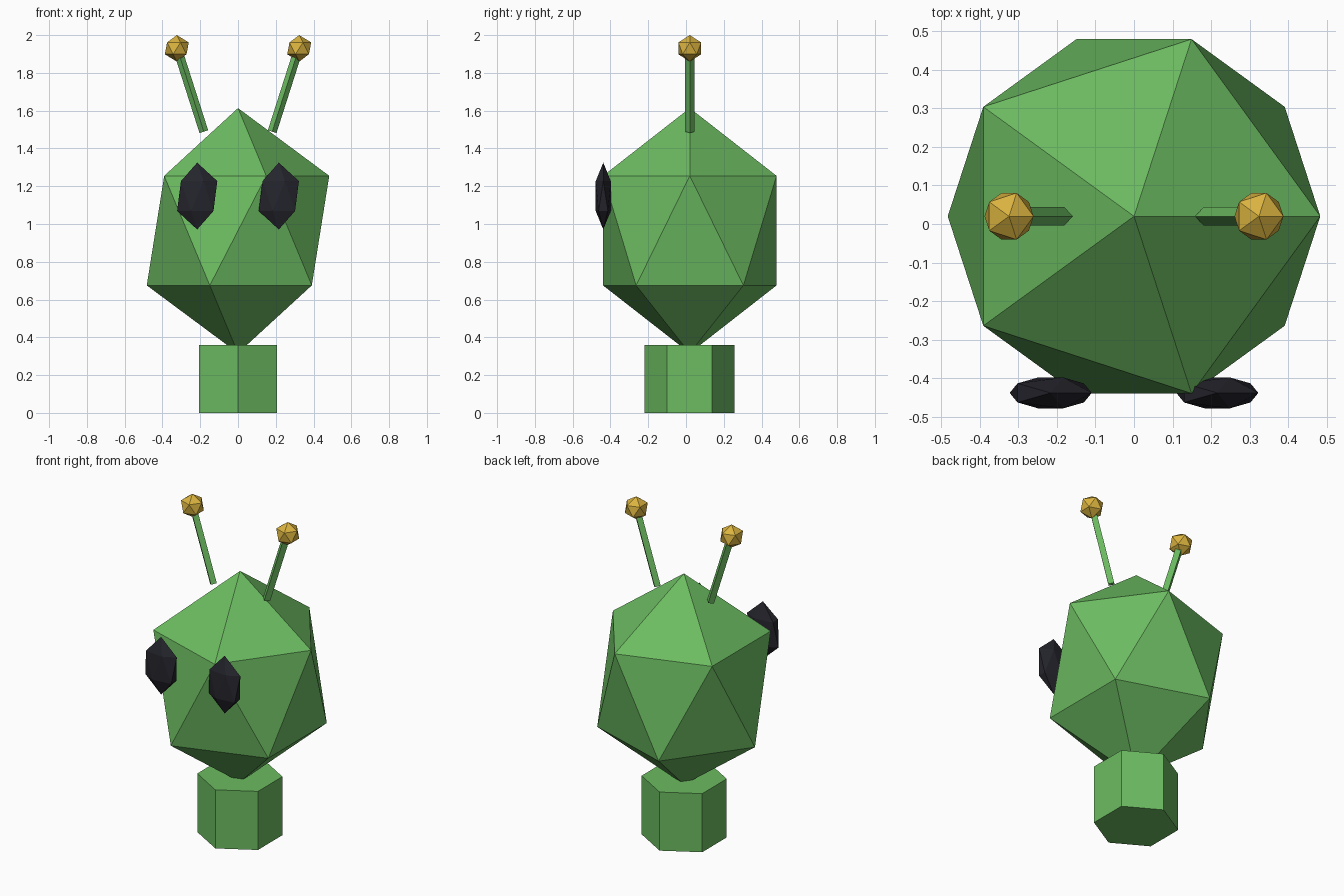
import bpy
from mathutils import Vector

if "Cube" in bpy.data.objects:
    bpy.data.objects.remove(bpy.data.objects["Cube"])

CY = 0.02  # shared centre line in y


def material(name, rgb):
    m = bpy.data.materials.new(name)
    m.diffuse_color = (*rgb, 1)
    m.use_nodes = True
    m.node_tree.nodes["Principled BSDF"].inputs["Base Color"].default_value = m.diffuse_color
    return m


green = material("green", (0.15, 0.50, 0.12))
dark = material("dark", (0.018, 0.018, 0.026))
yellow = material("yellow", (0.70, 0.45, 0.05))


def finish(name, mat):
    ob = bpy.context.object
    ob.name = name
    ob.data.materials.append(mat)
    return ob


def ico(name, loc, radii, mat):
    bpy.ops.mesh.primitive_ico_sphere_add(subdivisions=1, radius=1, location=loc)
    ob = finish(name, mat)
    ob.scale = radii
    return ob


def rod(name, a, b, radius, sides, mat):
    a, b = Vector(a), Vector(b)
    d = b - a
    bpy.ops.mesh.primitive_cylinder_add(vertices=sides, radius=radius,
                                        depth=d.length, location=(a + b) / 2)
    ob = finish(name, mat)
    # tilt only within the xz plane
    ob.rotation_euler = (0, Vector((d.z, d.x)).angle_signed(Vector((1, 0))), 0)
    return ob


# Hexagonal body and faceted head
rod("body", (0, CY - 0.002, 0), (0, CY - 0.002, 0.36), 0.238, 6, green)
ico("head", (0, CY, 0.965), (0.54, 0.54, 0.6486), green)

# Eyes and antennae on both sides
for side, s in (("left", -1), ("right", 1)):
    ico(side + "_eye", (s * 0.216, -0.438, 1.148), (0.119, 0.047, 0.177), dark)
    rod(side + "_antenna", (s * 0.181, CY, 1.489), (s * 0.322, CY, 1.93), 0.024, 4, green)
    ico(side + "_antenna_tip", (s * 0.324, CY, 1.93), (0.071, 0.071, 0.07), yellow)
